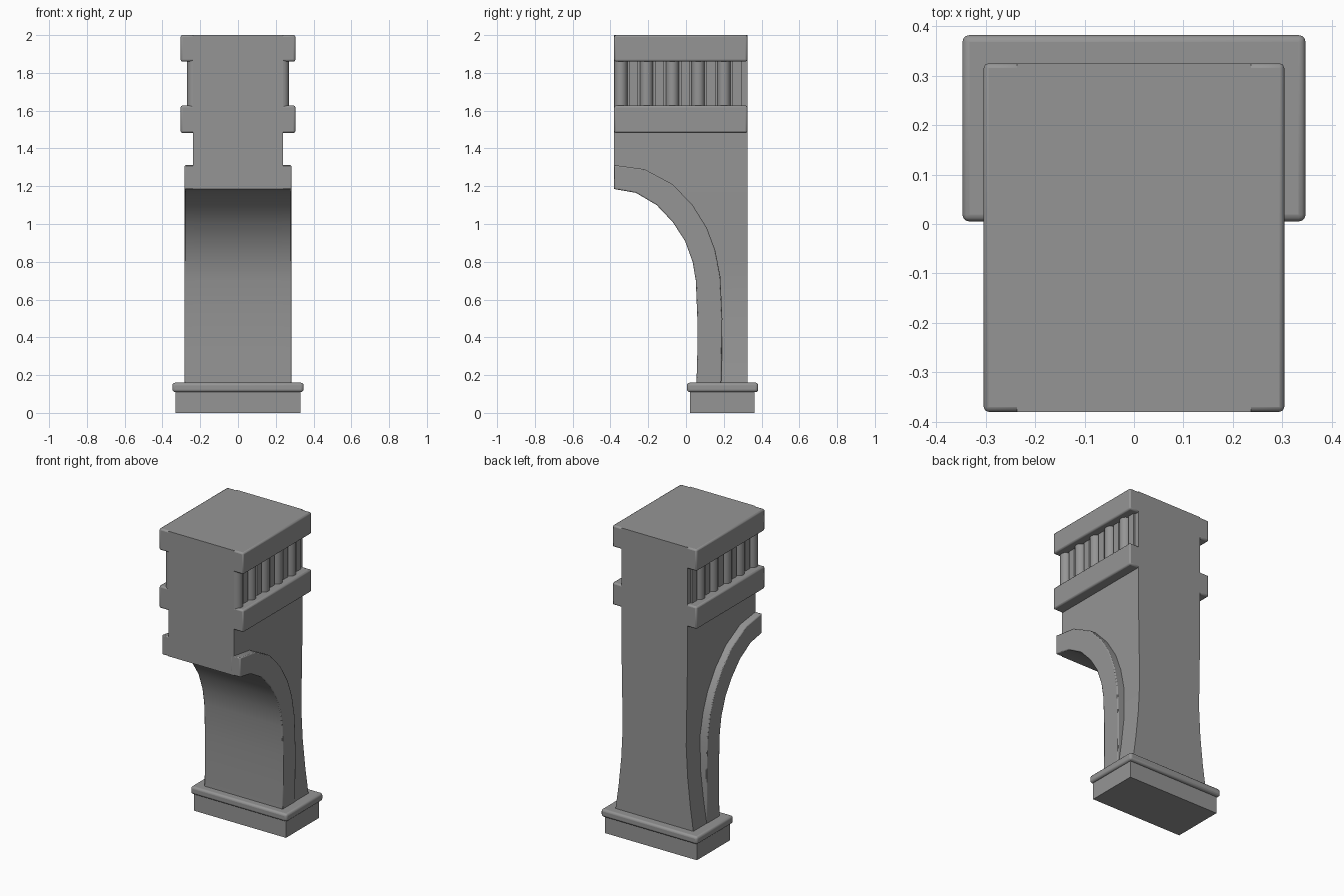
import bpy
import bmesh
import math

cube = bpy.data.objects.get("Cube")
if cube:
    bpy.data.objects.remove(cube, do_unlink=True)

stone = bpy.data.materials.new("grey stone")
stone.use_nodes = True
GREY = (0.3, 0.3, 0.3, 1)
stone.diffuse_color = GREY
stone.node_tree.nodes["Principled BSDF"].inputs["Base Color"].default_value = GREY

FRONT, BACK = -0.38, 0.325
HALF = 0.237

# Inner and outer lines of the arch, as (y, z) from foot to front
INNER = [(0.055, 0.14), (0.06, 0.32), (0.06, 0.5), (0.052, 0.7), (0.035, 0.8),
         (-0.005, 0.91), (-0.07, 1.01), (-0.155, 1.1), (-0.265, 1.165), (FRONT, 1.185)]
OUTER = [(0.187, 0.14), (0.19, 0.32), (0.192, 0.5), (0.182, 0.72), (0.155, 0.86),
         (0.11, 0.98), (0.035, 1.1), (-0.07, 1.21), (-0.22, 1.29), (FRONT, 1.312)]


def finish(name, bm, bevel=0, segments=2):
    bmesh.ops.recalc_face_normals(bm, faces=bm.faces)
    mesh = bpy.data.meshes.new(name)
    bm.to_mesh(mesh)
    bm.free()
    mesh.materials.append(stone)
    obj = bpy.data.objects.new(name, mesh)
    bpy.context.collection.objects.link(obj)
    if bevel:
        mod = obj.modifiers.new("soft edges", "BEVEL")
        mod.width = bevel
        mod.segments = segments
        mod.limit_method = "ANGLE"
        mod.angle_limit = math.radians(50)
    bpy.ops.object.select_all(action="DESELECT")
    obj.select_set(True)
    bpy.context.view_layer.objects.active = obj
    bpy.ops.object.shade_smooth_by_angle(angle=math.radians(40))
    return obj


def loft(name, rings, bevel=0, segments=2):
    """Skin a row of matching closed rings and cap both ends."""
    bm = bmesh.new()
    rows = [[bm.verts.new(p) for p in ring] for ring in rings]
    n = len(rows[0])
    for a, b in zip(rows, rows[1:]):
        for i in range(n):
            j = (i + 1) % n
            bm.faces.new((a[i], a[j], b[j], b[i]))
    bm.faces.new(rows[0])
    bm.faces.new(rows[-1])
    return finish(name, bm, bevel, segments)


def rect(x0, x1, y0, y1, z):
    return [(x0, y0, z), (x1, y0, z), (x1, y1, z), (x0, y1, z)]


def box(name, x, y, z, bevel=0, segments=2):
    return loft(name, [rect(*x, *y, h) for h in z], bevel, segments)


def half_width(z):
    """Slight waist, flaring out toward the foot."""
    if z > 0.7:
        return 0.229 + (HALF - 0.229) * min(1, (z - 0.7) / 0.48)
    return 0.229 + 0.051 * ((0.7 - z) / 0.54) ** 1.6


# Body: tall block hollowed at the front by the arch
rings = []
for y, z in INNER + [(FRONT, 2.0)]:
    w = half_width(z)
    rings.append(rect(-w, w, y, BACK, z))
loft("body", rings)

# Foot block and its rounded moulding
box("foot_block", (-0.332, 0.332), (0.02, 0.362), (0, 0.115))
box("foot_moulding", (-0.347, 0.347), (0.005, 0.382), (0.11, 0.16), 0.014, 3)

for side, label in ((1, "left"), (-1, "right")):
    def span(a, b):
        return tuple(sorted((side * a, side * b)))

    # Raised band following the arch
    x0, x1 = span(0.215, 0.283)
    band = [[(x0, yi, zi), (x1, yi, zi), (x1, yo, zo), (x0, yo, zo)]
            for (yi, zi), (yo, zo) in zip(INNER, OUTER)]
    loft(label + "_arch_band", band, 0.006, 2)

    # Two horizontal mouldings
    for part, z in (("upper", (1.86, 2.0)), ("lower", (1.482, 1.627))):
        box(f"{label}_{part}_moulding", span(0.225, 0.304), (FRONT, BACK), z, 0.01, 2)

    # Half-round columns with flat bars between them
    for i in range(5):
        yc = -0.345 + i * 0.1365
        arc = [(math.cos(t * math.pi / 10), math.sin(t * math.pi / 10)) for t in range(-5, 6)]
        loft(f"{label}_column_{i + 1}",
             [[(side * (0.233 + 0.037 * c), yc + 0.035 * s, z) for c, s in arc]
              for z in (1.62, 1.865)])
        box(f"{label}_bar_{i + 1}", span(0.225, 0.25), (yc + 0.045, yc + 0.092), (1.62, 1.865))
